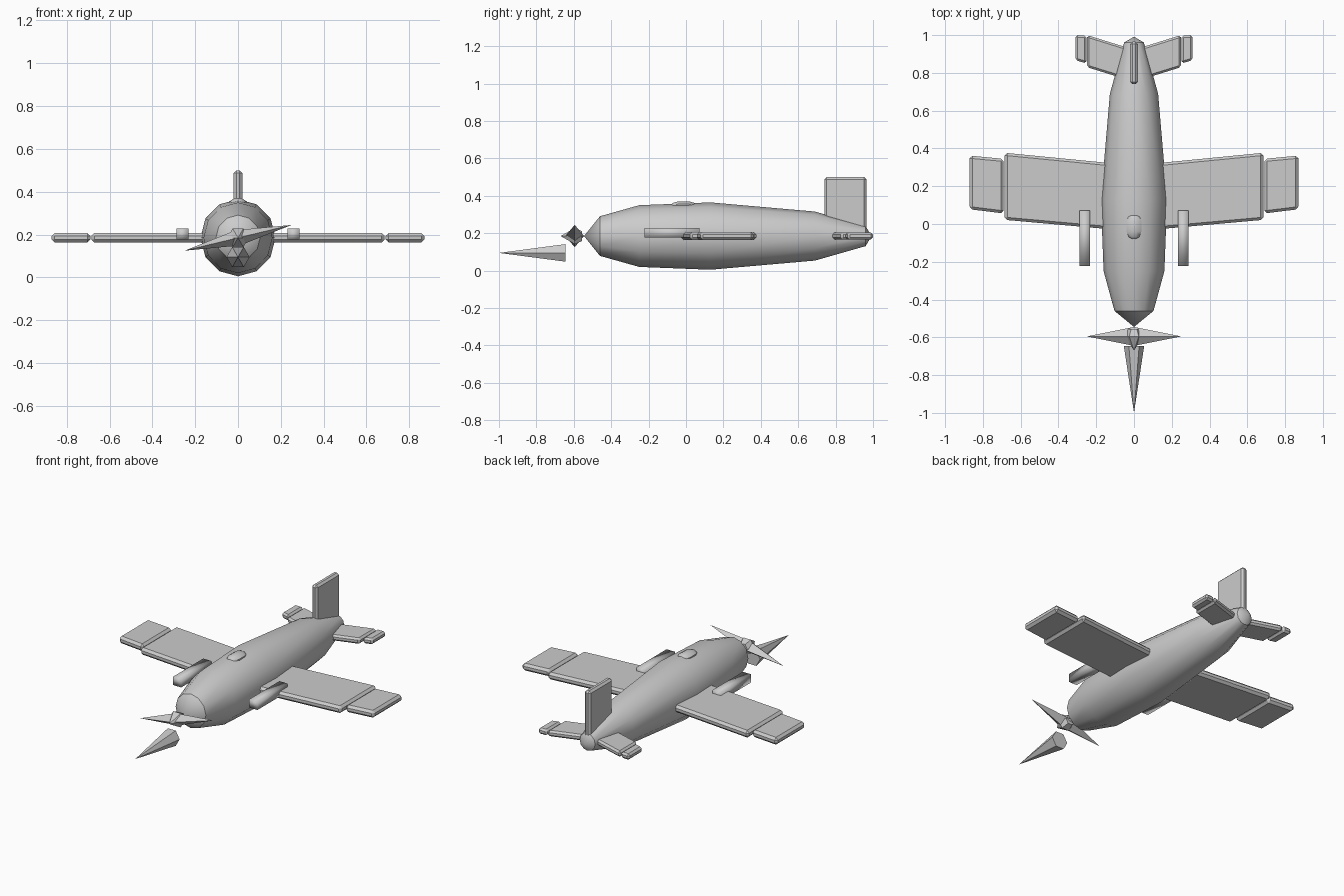
import bpy, bmesh, math
from mathutils import Matrix, Vector

if "Cube" in bpy.data.objects:
    bpy.data.objects.remove(bpy.data.objects["Cube"])

ZC = 0.185  # height of the fuselage axis


def make_object(name, verts, faces):
    mesh = bpy.data.meshes.new(name)
    bm = bmesh.new()
    vs = [bm.verts.new(v) for v in verts]
    for f in faces:
        bm.faces.new([vs[i] for i in f])
    bmesh.ops.recalc_face_normals(bm, faces=bm.faces)
    bm.to_mesh(mesh)
    bm.free()
    obj = bpy.data.objects.new(name, mesh)
    bpy.context.collection.objects.link(obj)
    return obj


def loft(name, profile, sides, zc, sx=1.0, sz=1.0, offset=0.0):
    """Rings around the y axis; radius 0 gives a pointed end."""
    verts, rings = [], []
    for y, r in profile:
        n = 1 if r == 0 else sides
        rings.append(list(range(len(verts), len(verts) + n)))
        for i in range(n):
            a = 2 * math.pi * i / sides + offset
            verts.append((r * sx * math.cos(a), y, zc + r * sz * math.sin(a)))
    faces = []
    for a, b in zip(rings, rings[1:]):
        for i in range(sides):
            j = (i + 1) % sides
            quad = [a[i % len(a)], a[j % len(a)], b[j % len(b)], b[i % len(b)]]
            faces.append(list(dict.fromkeys(quad)))
    for end in (rings[0], rings[-1]):
        if len(end) > 1:
            faces.append(end)
    return make_object(name, verts, faces)


def smooth(obj, angle):
    bpy.ops.object.select_all(action='DESELECT')
    obj.select_set(True)
    bpy.context.view_layer.objects.active = obj
    bpy.ops.object.shade_smooth_by_angle(angle=math.radians(angle))


def mirror(obj):
    obj.modifiers.new("Mirror", 'MIRROR').use_axis = (True, False, False)


def plate(name, outline, z0, z1, bevel, both=True):
    """Chamfered slab from an outline in x and y."""
    n = len(outline)
    verts = [(x, y, z) for z in (z0, z1) for x, y in outline]
    faces = [list(range(n)), list(range(n, 2 * n))]
    faces += [[i, (i + 1) % n, n + (i + 1) % n, n + i] for i in range(n)]
    obj = make_object(name, verts, faces)
    if bevel:
        m = obj.modifiers.new("Bevel", 'BEVEL')
        m.width, m.segments, m.limit_method = bevel, 1, 'NONE'
    if both:
        mirror(obj)
    return obj


# Fuselage
body = loft("fuselage", [(-0.545, 0), (-0.46, 0.106), (-0.25, 0.165), (0.13, 0.18),
                         (0.69, 0.131), (0.96, 0.054), (0.992, 0)], 12, ZC, sx=0.975)
smooth(body, 33)

# Canopy bump
canopy = loft("canopy", [(-0.092, 0), (-0.068, 0.03), (-0.04, 0.043), (0.015, 0.043),
                         (0.042, 0.03), (0.062, 0)], 8, 0.345, sz=0.65, offset=math.pi / 8)
smooth(canopy, 40)

# Wings and wing tips
plate("wing", [(0.08, -0.032), (0.685, 0.022), (0.685, 0.377), (0.08, 0.318)], 0.163, 0.208, 0.014)
plate("wing_tip", [(0.69, 0.056), (0.87, 0.078), (0.87, 0.362), (0.69, 0.345)], 0.163, 0.208, 0.014)

# Tailplanes and their tips
plate("tailplane", [(0.03, 0.762), (0.248, 0.83), (0.248, 1.0), (0.03, 0.932)], 0.167, 0.204, 0.011)
plate("tailplane_tip", [(0.252, 0.85), (0.31, 0.867), (0.31, 1.0), (0.252, 0.998)],
      0.167, 0.204, 0.011)

# Upright fin
plate("tail_fin", [(-0.02, 0.74), (0.02, 0.74), (0.02, 0.965), (-0.02, 0.965)],
      0.19, 0.5, 0.012, both=False)

# Guns on the wings
gun = plate("wing_gun", [(0.232, -0.222), (0.288, -0.222), (0.288, 0.072), (0.232, 0.072)],
            0.177, 0.228, 0)
smooth(gun, 180)

# Propeller hub and pointed two-ended blade
loft("propeller_hub", [(-0.67, 0), (-0.595, 0.05), (-0.555, 0.03)], 6, ZC)
half = 0.257
blade = make_object("propeller_blade",
                    [(-half, 0, 0), (half, 0, 0), (0, -0.05, 0), (0, 0, 0.037), (0, 0.05, 0), (0, 0, -0.037)],
                    [(e, 2 + i, 2 + (i + 1) % 4) for e in (0, 1) for i in range(4)])
blade.data.transform(Matrix.Translation(Vector((0, -0.595, ZC))) @ Matrix.Rotation(math.radians(-13.5), 4, 'Y'))

# Loose spike ahead of the nose
loft("front_spike", [(-1.0, 0), (-0.645, 0.054)], 6, 0.095)
